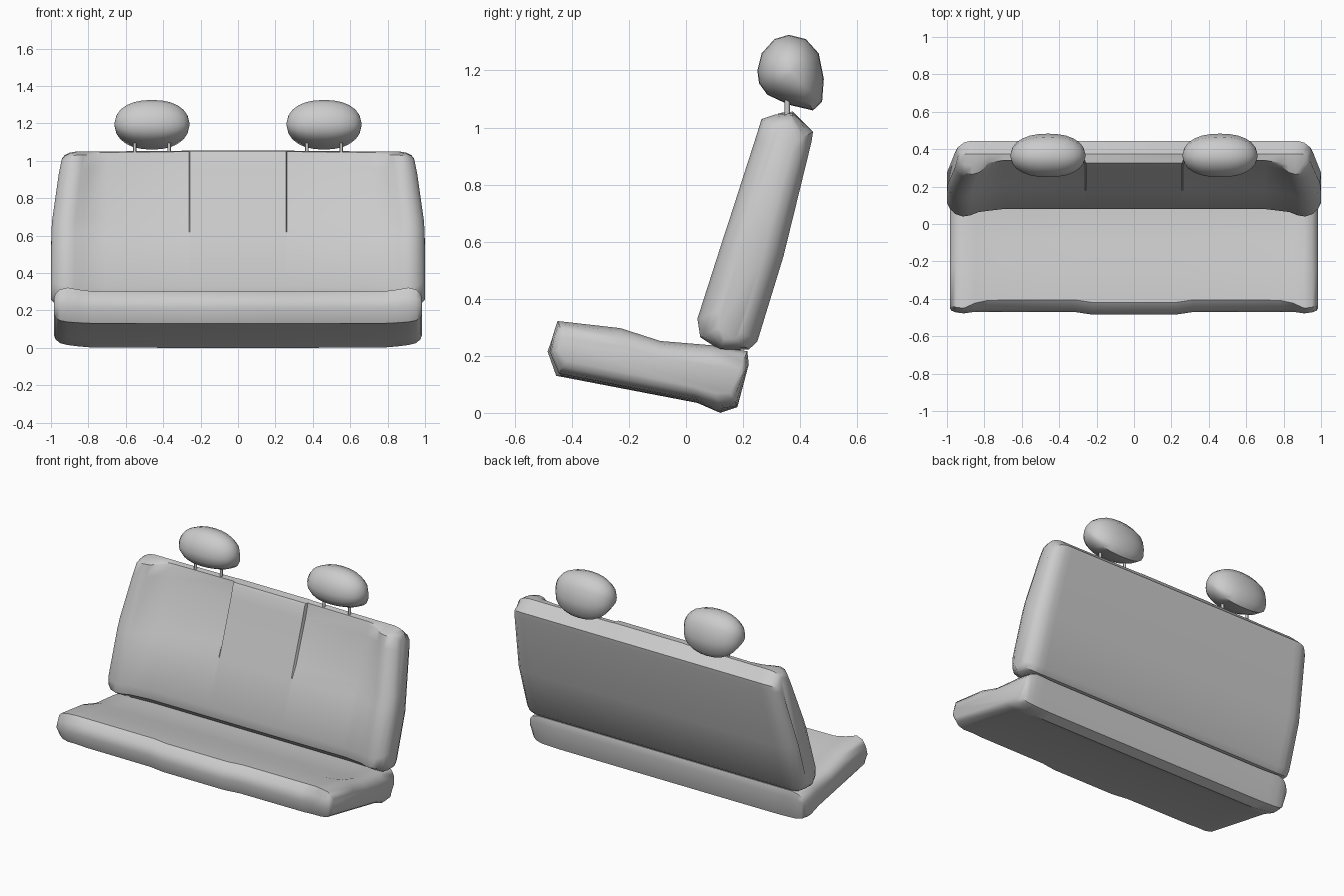
import bpy, bmesh, math

if "Cube" in bpy.data.objects:
    bpy.data.objects.remove(bpy.data.objects["Cube"])


def finish(name, bm, angle=38):
    bmesh.ops.recalc_face_normals(bm, faces=bm.faces)
    me = bpy.data.meshes.new(name)
    bm.to_mesh(me)
    bm.free()
    ob = bpy.data.objects.new(name, me)
    bpy.context.collection.objects.link(ob)
    bpy.ops.object.select_all(action='DESELECT')
    ob.select_set(True)
    bpy.context.view_layer.objects.active = ob
    bpy.ops.object.shade_smooth_by_angle(angle=math.radians(angle))
    return ob


def loft(name, rings, angle=38):
    """Skin a list of equal-length closed rings and cap both ends."""
    bm = bmesh.new()
    vs = [[bm.verts.new(p) for p in r] for r in rings]
    n = len(vs[0])
    for a, b in zip(vs, vs[1:]):
        for i in range(n):
            j = (i + 1) % n
            bm.faces.new((a[i], a[j], b[j], b[i]))
    bm.faces.new(vs[0])
    bm.faces.new(vs[-1])
    return finish(name, bm, angle)


def mirrored(half):
    return [[(-x, y, z) for x, y, z in r] for r in reversed(half)] + half


def blend(a, b, t):
    return [(p[0] + (q[0] - p[0]) * t, p[1] + (q[1] - p[1]) * t) for p, q in zip(a, b)]


# seat cushion: middle profile blends into raised end bolsters
MID = [(-.485, .215), (-.467, .268), (-.42, .3), (-.25, .283), (-.09, .24), (.09, .215),
       (.21, .213), (.22, .17), (.18, .02), (.12, .0), (.04, .035), (-.455, .13)]
END = [(-.478, .215), (-.467, .27), (-.45, .322), (-.23, .297), (-.09, .252), (.09, .237),
       (.215, .216), (.22, .17), (.18, .025), (.12, .015), (.04, .045), (-.445, .138)]


def seat_ring(x, t, push=0.0, kz=1.0, ky=1.0):
    ring = []
    for y, z in blend(MID, END, t):
        if y < -.4:
            y += push
        zc = .137 - .18 * y
        ring.append((x, -.13 + (y + .13) * ky, zc + (z - zc) * kz))
    return ring


loft("seat_cushion", mirrored([
    seat_ring(.22, 0), seat_ring(.32, 0, .015), seat_ring(.78, .1, .015),
    seat_ring(.85, .5, .012), seat_ring(.91, 1), seat_ring(.952, 1, 0, .9, .985),
    seat_ring(.975, 1, 0, .7, .96), seat_ring(.985, 1, 0, .45, .92)]))

# backrest: bolster profile, with the front pushed back for the panels
BACK = [(.12, .22), (.05, .265), (.04, .33), (.133, .62), (.156, .69), (.243, .96),
        (.265, 1.03), (.31, 1.045), (.375, 1.05), (.445, .985), (.44, .95),
        (.342, .55), (.25, .25), (.22, .222)]
CENTRE = [.02, .04, .04, .045, .045, .05, .05, .015] + [0] * 6
PANEL = [.02, .04, .04, .045, .062, .073, .072, .03] + [0] * 6


def back_ring(u, offs, t=1.0, ky=1.0, kz=1.0, rise=0.0):
    ring = []
    for (y, z), d in zip(BACK, offs):
        y += d * t
        if z > 1:
            z += rise
        yc = .15 + .263 * (z - .25)
        taper = 1 - .055 * max(0, (z - .55) / .48) ** 1.7 if u > .8 else 1
        ring.append((u * taper, yc + (y - yc) * ky, .64 + (z - .64) * kz))
    return ring


loft("backrest", mirrored([
    back_ring(.257, CENTRE, rise=.006), back_ring(.263, PANEL, rise=.004),
    back_ring(.70, PANEL), back_ring(.83, PANEL, .6), back_ring(.875, PANEL, .15),
    back_ring(.915, PANEL, 0), back_ring(.955, PANEL, 0, .9, .985),
    back_ring(.985, PANEL, 0, .68, .95), back_ring(1, PANEL, 0, .4, .91)]))

# headrests: rounded profile swept across an elliptical width, on two posts
HEAD = [(.25, 1.2), (.265, 1.26), (.31, 1.31), (.36, 1.325), (.42, 1.31), (.465, 1.26),
        (.483, 1.17), (.477, 1.09), (.445, 1.06), (.36, 1.08), (.285, 1.115), (.256, 1.155)]
for side, tag in ((-1, "left"), (1, "right")):
    cx, rings = side * .46, []
    for i in range(13):
        s = -1 + 2 * i / 12
        u = math.sin(s * math.pi / 2 * .96)
        k = (1 - abs(u) ** 2.3) ** (1 / 2.2)
        rings.append([(cx + .2 * u, .365 + (y - .365) * k, 1.195 + (z - 1.195) * k)
                      for y, z in HEAD])
    loft("headrest_" + tag, rings, 50)
    for dx, part in ((-.092, "a"), (.092, "b")):
        loft("headrest_post_%s_%s" % (tag, part), [
            [(cx + dx + .009 * math.cos(a * math.pi / 4),
              .355 + .009 * math.sin(a * math.pi / 4), z) for a in range(8)]
            for z in (1.0, 1.15)], 50)
